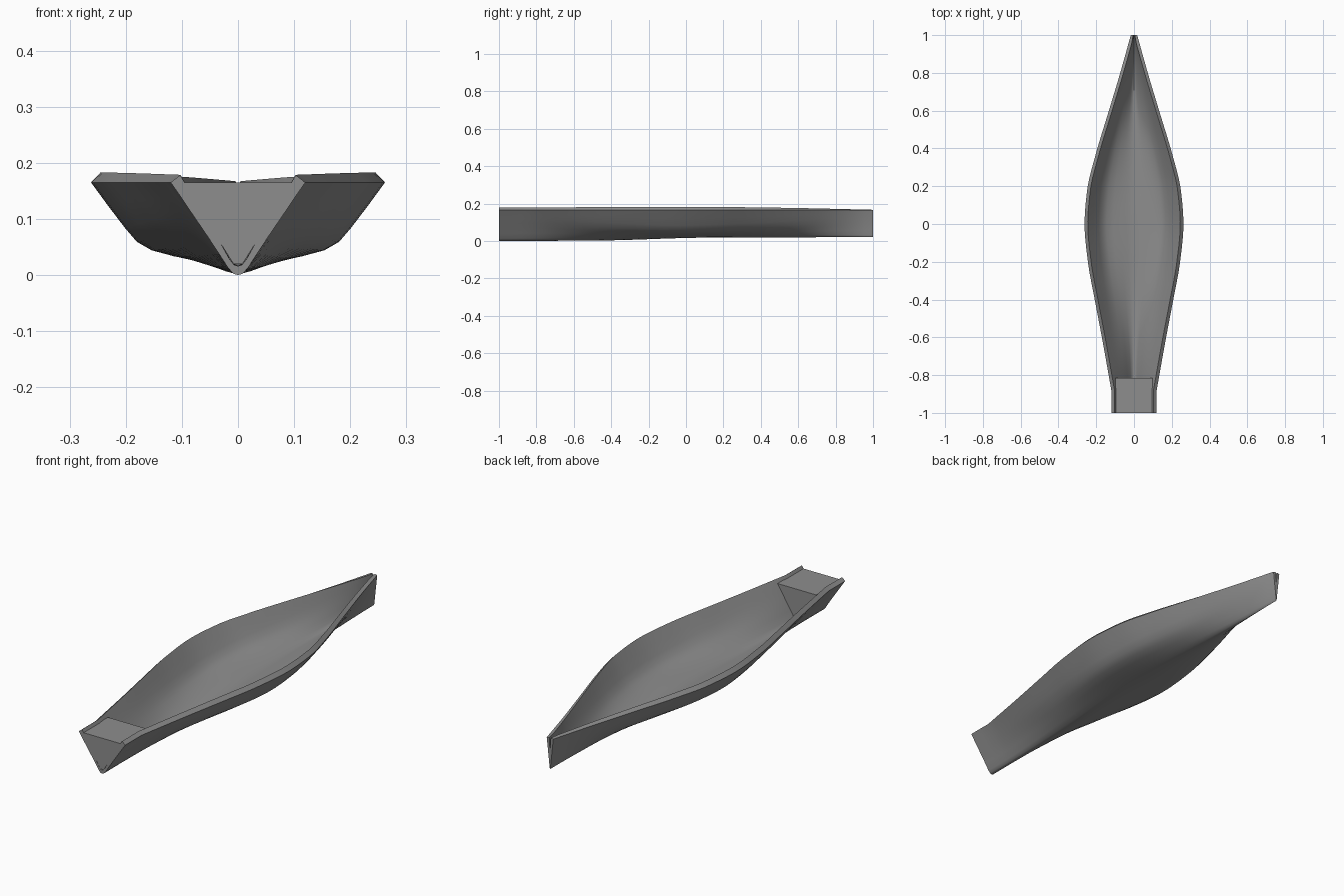
import bpy, bmesh, math

if "Cube" in bpy.data.objects:
    bpy.data.objects.remove(bpy.data.objects["Cube"])

grey = bpy.data.materials.new("hull grey")
grey.diffuse_color = (0.27, 0.27, 0.27, 1)
grey.use_nodes = True
grey.node_tree.nodes["Principled BSDF"].inputs["Base Color"].default_value = grey.diffuse_color


def curve(pts, t):
    """Smooth (monotone cubic) interpolation through (t, value) pairs."""
    n = len(pts)
    d = [(pts[i + 1][1] - pts[i][1]) / (pts[i + 1][0] - pts[i][0]) for i in range(n - 1)]
    m = [d[0]] + [0 if a * b <= 0 else 2 * a * b / (a + b) for a, b in zip(d, d[1:])] + [d[-1]]
    for i in range(n - 1):
        (a, p), (b, q) = pts[i], pts[i + 1]
        if t <= b or i == n - 2:
            h = b - a
            s = (t - a) / h
            return (p * (1 + 2 * s) * (1 - s) ** 2 + m[i] * h * s * (1 - s) ** 2
                    + q * s * s * (3 - 2 * s) + m[i + 1] * h * s * s * (s - 1))


def finish(bm, name, angle):
    bmesh.ops.recalc_face_normals(bm, faces=bm.faces)
    mesh = bpy.data.meshes.new(name)
    bm.to_mesh(mesh)
    bm.free()
    mesh.materials.append(grey)
    ob = bpy.data.objects.new(name, mesh)
    bpy.context.collection.objects.link(ob)
    bpy.context.view_layer.objects.active = ob
    ob.select_set(True)
    bpy.ops.object.shade_smooth_by_angle(angle=math.radians(angle))
    ob.select_set(False)


# Lengthwise shape: half width, keel height, rim height, belly fullness
WIDTH = [(-0.88, 0.12), (-0.6, 0.17), (-0.4, 0.208), (-0.2, 0.244), (0, 0.262), (0.18, 0.248),
         (0.35, 0.208), (0.6, 0.133), (0.8, 0.073), (1, 0.017)]
KEEL = [(-1, 0.0), (-0.45, 0.003), (0.1, 0.018), (1, 0.021)]
RIM = [(-1, 0.178), (0, 0.183), (0.5, 0.178), (1, 0.167)]
FULL = [(-1, 0), (-0.85, 0.0), (-0.4, 0.55), (0, 1), (0.4, 0.7), (0.8, 0.1), (1, 0)]
# Half sections as (width fraction, height fraction)
VEE = [(0, 0), (0.07, 0.015), (0.15, 0.08), (0.3, 0.25), (0.45, 0.415), (0.6, 0.575),
       (0.75, 0.735), (0.87, 0.865), (1, 1)]
BELLY = [(0, 0), (0.15, 0.03), (0.3, 0.08), (0.45, 0.125), (0.59, 0.19), (0.69, 0.29),
         (0.77, 0.455), (0.88, 0.71), (1, 1)]


def half(w, low, high, full):
    return [((a + (c - a) * full) * w, low + (b + (d - b) * full) * (high - low))
            for (a, b), (c, d) in zip(VEE, BELLY)]


def section(y):
    w = curve(WIDTH, y) if y > -0.88 else 0.12
    keel, rim, full = curve(KEEL, y), curve(RIM, y), curve(FULL, y)
    outer = half(w, keel, 0.165, full)
    bow = max(0, (y - 0.5) / 0.5)
    inner = half(max(w - 0.017, 0.004), keel + 0.016 + 0.07 * bow ** 3, rim, full)
    loop = [(-x, z) for x, z in outer[::-1]] + outer[1:]
    loop += inner[::-1] + [(-x, z) for x, z in inner[1:]]
    return [(x, y, z) for x, z in loop]


# Hull shell: outer skin, bevelled gunwale and inner skin lofted together
stations = [-1, -0.94, -0.88] + [-0.88 + 1.88 * i / 40 for i in range(1, 41)]
bm = bmesh.new()
rings = [[bm.verts.new(p) for p in section(y)] for y in stations]
n = len(rings[0])
for r, s in zip(rings, rings[1:]):
    for i in range(n):
        j = (i + 1) % n
        bm.faces.new((r[i], r[j], s[j], s[i]))
k = 2 * len(VEE) - 1
for r in (rings[0], rings[-1]):
    for i in range(k - 1):
        bm.faces.new((r[i], r[i + 1], r[n - 2 - i], r[n - 1 - i]))
finish(bm, "hull", 35)

# Solid wedge seat filling the stern
bm = bmesh.new()
wedge = [(-0.099, 0.165), (-0.008, 0.02), (0.008, 0.02), (0.099, 0.165)]
ends = [[bm.verts.new((x, y, z)) for x, z in wedge] for y in (-1, -0.815)]
bm.faces.new(ends[0])
bm.faces.new(ends[1])
for i in range(4):
    j = (i + 1) % 4
    bm.faces.new((ends[0][i], ends[0][j], ends[1][j], ends[1][i]))
finish(bm, "stern_seat", 30)
